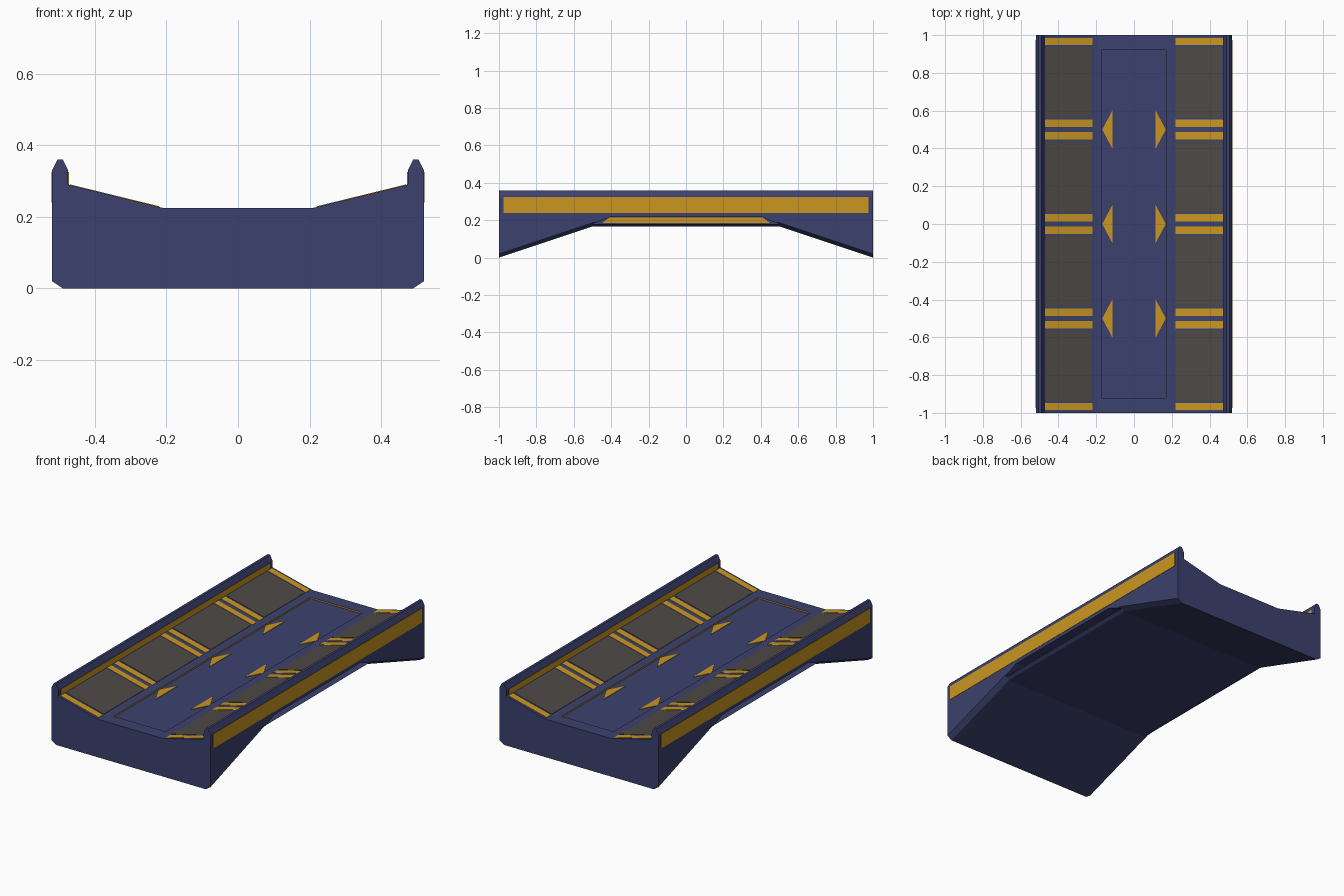
import bpy
import bmesh

cube = bpy.data.objects.get("Cube")
if cube:
    bpy.data.objects.remove(cube, do_unlink=True)


def make_material(name, rgb):
    m = bpy.data.materials.new(name)
    m.use_nodes = True
    m.diffuse_color = (*rgb, 1)
    m.node_tree.nodes["Principled BSDF"].inputs["Base Color"].default_value = (*rgb, 1)
    return m


navy = make_material("navy hull", (0.045, 0.053, 0.155))
gold = make_material("gold trim", (0.59, 0.305, 0.014))
grey = make_material("grey panel", (0.075, 0.067, 0.061))


def loft(name, rings, mats):
    """Skin a row of matching rings and cap both ends."""
    bm = bmesh.new()
    rows = [[bm.verts.new(p) for p in ring] for ring in rings]
    n = len(rows[0])
    for a, b in zip(rows, rows[1:]):
        for i in range(n):
            j = (i + 1) % n
            bm.faces.new((a[i], a[j], b[j], b[i]))
    bm.faces.new(rows[0])
    bm.faces.new(rows[-1])
    bmesh.ops.recalc_face_normals(bm, faces=bm.faces)
    mesh = bpy.data.meshes.new(name)
    bm.to_mesh(mesh)
    bm.free()
    for m in mats:
        mesh.materials.append(m)
    obj = bpy.data.objects.new(name, mesh)
    bpy.context.collection.objects.link(obj)
    return obj


def side_prism(name, outline, x0, x1, mats):
    """Prism along x from a (y, z) outline."""
    return loft(name, [[(x, y, z) for y, z in outline] for x in (x0, x1)], mats)


def rect(y0, y1, z0, z1):
    return [(y0, z0), (y1, z0), (y1, z1), (y0, z1)]


def cut(target, cutter):
    mod = target.modifiers.new("cut", 'BOOLEAN')
    mod.operation = 'DIFFERENCE'
    mod.solver = 'EXACT'
    mod.object = cutter
    bpy.context.view_layer.objects.active = target
    bpy.ops.object.modifier_apply(modifier=mod.name)
    bpy.data.objects.remove(cutter, do_unlink=True)


# Bridge body: trough section with rails, arched underside
half = [(0.49, 0), (0.52, 0.02), (0.52, 0.33), (0.505, 0.36), (0.49, 0.36),
        (0.475, 0.33), (0.475, 0.29), (0.21, 0.225)]
section = half + [(-x, z) for x, z in reversed(half)]
rings = [[(x, y, z + (lift if z < 0.1 else 0)) for x, z in section]
         for y, lift in ((-1, 0), (-0.5, 0.167), (0.5, 0.167), (1, 0))]
body = loft("bridge_body", rings, [navy, gold])

# Shallow centre recess with gold walls
DEPTH = 0.008
floor_z = 0.225 - DEPTH
recess = side_prism("recess_cutter", rect(-0.92, 0.92, floor_z, 0.3), -0.17, 0.17, [navy, gold])
for f in recess.data.polygons:
    f.material_index = 1 if abs(f.normal.z) < 0.5 else 0
cut(body, recess)

for s, side in ((1, "left"), (-1, "right")):
    # Side slot above the arch, with a gold strip on its back wall
    slot = [(-0.5, 0.18), (0.5, 0.18), (0.4, 0.22), (-0.4, 0.22)]
    cut(body, side_prism("slot_cutter", slot, s * 0.465, s * 0.6, [navy, gold]))
    strip = [(-0.45, 0.185), (0.45, 0.185), (0.41, 0.215), (-0.41, 0.215)]
    side_prism(side + "_slot_strip", strip, s * 0.463, s * 0.468, [gold])

    # Gold band through the rail, showing inside and outside
    side_prism(side + "_rail_band", rect(-0.975, 0.975, 0.24, 0.325),
               s * 0.473, s * 0.522, [gold])

    def deck_plate(name, x0, x1, y0, y1, mat):
        """Thin plate lying on the sloped deck."""
        def ring(y):
            pts = []
            for x, h in ((x0, -0.003), (x1, -0.003), (x1, 0.002), (x0, 0.002)):
                pts.append((s * x, y, 0.225 + (x - 0.21) * 0.245 + h))
            return pts
        return loft(name, [ring(y0), ring(y1)], [mat])

    # Grey walkway panels, each with a gold bar at both ends
    for i in range(4):
        mid = -0.75 + i * 0.5
        tag = f"{side}_{i + 1}"
        deck_plate("deck_panel_" + tag, 0.222, 0.466, mid - 0.187, mid + 0.187, grey)
        for e, end in ((-1, "front"), (1, "back")):
            near, far = sorted((mid + e * 0.198, mid + e * 0.236))
            deck_plate(f"deck_bar_{end}_{tag}", 0.22, 0.47, near, far, gold)

    # Arrow markers pointing outward
    for i, y in enumerate((-0.5, 0, 0.5)):
        tri = [(s * 0.115, y - 0.1), (s * 0.168, y), (s * 0.115, y + 0.1)]
        loft(f"arrow_{side}_{i + 1}",
             [[(px, py, z) for px, py in tri] for z in (floor_z - 0.002, floor_z + 0.003)],
             [gold])
